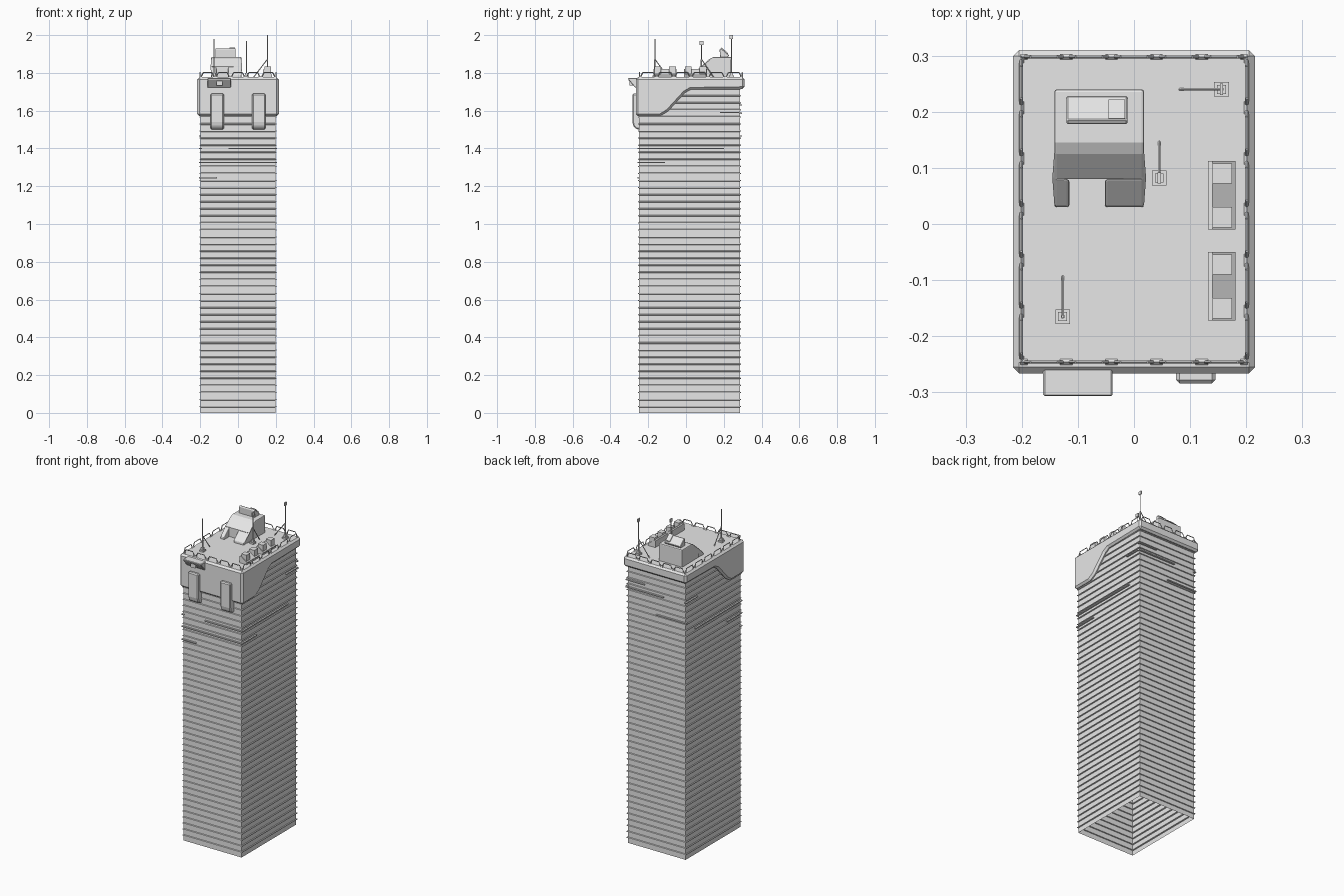
import bpy, bmesh, math
from mathutils import Vector

cube = bpy.data.objects.get("Cube")
if cube:
    bpy.data.objects.remove(cube, do_unlink=True)

grey = bpy.data.materials.new("light concrete grey")
grey.use_nodes = True
COLOUR = (0.8, 0.8, 0.8, 1)
grey.diffuse_color = COLOUR
grey.node_tree.nodes["Principled BSDF"].inputs["Base Color"].default_value = COLOUR


def finish(name, bm, bevel=0.0, segments=1):
    bmesh.ops.recalc_face_normals(bm, faces=bm.faces)
    mesh = bpy.data.meshes.new(name)
    bm.to_mesh(mesh)
    bm.free()
    mesh.materials.append(grey)
    obj = bpy.data.objects.new(name, mesh)
    bpy.context.collection.objects.link(obj)
    if bevel:
        mod = obj.modifiers.new("Bevel", 'BEVEL')
        mod.width = bevel
        mod.segments = segments
        mod.limit_method = 'ANGLE'
    return obj


def add_box(bm, x0, x1, y0, y1, z0, z1):
    verts = bmesh.ops.create_cube(bm, size=1)["verts"]
    for v in verts:
        v.co = ((x0 + x1) / 2 + v.co.x * (x1 - x0),
                (y0 + y1) / 2 + v.co.y * (y1 - y0),
                (z0 + z1) / 2 + v.co.z * (z1 - z0))


def box(name, *bounds, bevel=0.0):
    bm = bmesh.new()
    add_box(bm, *bounds)
    return finish(name, bm, bevel)


def add_prism(bm, points, a, b, axis='X'):
    """Extrude a (y, z) profile along x, or an (x, z) profile along y."""
    def at(t, p):
        return (t, p[0], p[1]) if axis == 'X' else (p[0], t, p[1])
    near = [bm.verts.new(at(a, p)) for p in points]
    far = [bm.verts.new(at(b, p)) for p in points]
    bm.faces.new(near)
    bm.faces.new(far)
    n = len(points)
    for i in range(n):
        j = (i + 1) % n
        bm.faces.new((near[i], near[j], far[j], far[i]))


def prism(name, points, a, b, axis='X', bevel=0.0, segments=1):
    bm = bmesh.new()
    add_prism(bm, points, a, b, axis)
    return finish(name, bm, bevel, segments)


def add_rod(bm, start, end, radius, sides=6):
    start, end = Vector(start), Vector(end)
    d = end - start
    verts = bmesh.ops.create_cone(bm, cap_ends=True, segments=sides, radius1=radius,
                                  radius2=radius, depth=d.length)["verts"]
    turn = d.to_track_quat('Z', 'Y')
    for v in verts:
        v.co = turn @ v.co + (start + end) / 2


# Tower shell: open underneath, with a thin ridge at every floor
X, Y0, Y1, TOP, STEP = 0.198, -0.248, 0.286, 1.755, 0.0374
levels = [(0, 0)]
for floor in range(1, 47):
    z = floor * STEP - 0.004
    levels += [(z - 0.004, 0), (z - 0.002, 0.005), (z + 0.002, 0.005), (z + 0.004, 0)]
levels.append((TOP, 0))
bm = bmesh.new()
previous = None
for z, out in levels:
    ring = [bm.verts.new((sx * (X + out), Y0 - out if sy < 0 else Y1 + out, z))
            for sx, sy in ((-1, -1), (1, -1), (1, 1), (-1, 1))]
    if previous:
        for i in range(4):
            j = (i + 1) % 4
            bm.faces.new((previous[i], previous[j], ring[j], ring[i]))
    previous = ring
bm.faces.new(previous)
finish("tower_shell", bm)

# Thin ledges of irregular length on the upper floors
bm = bmesh.new()
for z, a, b in ((1.40, -0.05, 0.207), (1.325, -0.207, 0.207), (1.245, -0.207, -0.11)):
    add_box(bm, a, b, -0.257, -0.24, z - 0.003, z + 0.003)
for z, a, b in ((1.40, -0.257, 0.2), (1.325, -0.257, -0.11), (1.59, 0.18, 0.294)):
    for side in (-1, 1):
        add_box(bm, side * 0.199 - 0.008, side * 0.199 + 0.008, a, b, z - 0.003, z + 0.003)
for z, a, b in ((1.585, -0.05, 0.207), (1.465, -0.207, 0.0), (1.63, 0.08, 0.207)):
    add_box(bm, a, b, 0.28, 0.296, z - 0.003, z + 0.003)
finish("facade_ledges", bm)

# Crown block, deep at the front and stepping up to a thin slab at the back
crown_profile = [(-0.266, 1.572), (-0.135, 1.572), (-0.095, 1.597), (-0.005, 1.695),
                 (0.025, 1.712), (0.31, 1.716), (0.31, 1.777), (-0.266, 1.777)]
prism("crown", crown_profile, -0.216, 0.216, bevel=0.011)

# Front pads hanging over the crown edge
pad_profile = [(-0.24, 1.5), (-0.262, 1.502), (-0.278, 1.515), (-0.284, 1.54),
               (-0.284, 1.69), (-0.24, 1.69)]
for name, side in (("left_front_pad", 1), ("right_front_pad", -1)):
    prism(name, pad_profile, side * 0.11 - 0.035, side * 0.11 + 0.035, bevel=0.006)

# Tilted lamp box on the front, with a small centre block
prism("front_lamp_box", [(-0.25, 1.772), (-0.308, 1.772), (-0.304, 1.762), (-0.27, 1.722), (-0.25, 1.722)],
      -0.162, -0.038, bevel=0.003)
box("front_lamp_block", -0.115, -0.082, -0.3, -0.26, 1.733, 1.757)

# Roof house: sloping front with a doorway notch between two cheeks
DECK = 1.77
bm = bmesh.new()
slope = [(0.03, DECK), (0.03, 1.79), (0.125, 1.874), (0.145, 1.884), (0.24, 1.884), (0.24, DECK)]
upper = [(0.08, DECK), (0.08, 1.834)] + slope[2:]
lower = [slope[0], slope[1], (0.08, 1.834), (0.08, DECK)]
add_prism(bm, upper, -0.142, 0.018)
add_prism(bm, lower, -0.142, -0.115)
add_prism(bm, lower, -0.052, 0.018)
bmesh.ops.remove_doubles(bm, verts=bm.verts, dist=0.0001)
finish("roof_house", bm, 0.005, 2)
prism("roof_house_hood", [(0.18, 1.88), (0.178, 1.925), (0.186, 1.93), (0.228, 1.893), (0.22, 1.88)],
      -0.12, -0.012, bevel=0.002)
prism("hood_plate", [(0.186, 1.925), (0.188, 1.935), (0.222, 1.905), (0.22, 1.895)], -0.045, -0.016)

# Two roof ventilators, each with a sloping bed and two raised boxes
for name, start in (("front_ventilator", -0.172), ("rear_ventilator", -0.01)):
    bm = bmesh.new()
    add_prism(bm, [(0.132, DECK), (0.132, 1.818), (0.14, 1.82), (0.181, 1.79), (0.181, DECK)],
              start, start + 0.122, 'Y')
    for y in (start + 0.004, start + 0.082):
        add_box(bm, 0.14, 0.175, y, y + 0.036, DECK, 1.833)
    finish(name, bm)

# Antennas: stepped foot, mast, slanting strut and optional square head
antennas = (("front_antenna", -0.127, -0.165, 1.98, (0, 0.072), False),
            ("middle_antenna", 0.045, 0.082, 1.968, (0, 0.065), True),
            ("rear_antenna", 0.156, 0.24, 2.0, (-0.075, 0), True))
for name, x, y, top, strut, head in antennas:
    bm = bmesh.new()
    add_box(bm, x - 0.013, x + 0.013, y - 0.013, y + 0.013, DECK, 1.787)
    add_box(bm, x - 0.008, x + 0.008, y - 0.008, y + 0.008, DECK, 1.8)
    add_rod(bm, (x, y, DECK), (x, y, 1.87), 0.004)
    add_rod(bm, (x, y, 1.87), (x, y, top - 0.001), 0.0025)
    add_rod(bm, (x, y, 1.873), (x + strut[0], y + strut[1], 1.775), 0.0025)
    if head:
        add_box(bm, x - 0.003, x + 0.003, y - 0.01, y + 0.01, top - 0.02, top)
    finish(name, bm)


# Guard rail: separate bracket frames with splayed legs around the deck
def add_frame(bm, start, end, inward):
    a, b = Vector(start), Vector(end)
    along = (b - a).normalized()
    a, b = a + along * 0.005, b - along * 0.005
    lift = Vector((0, 0, 0.024))
    p, q = a + along * 0.012 + lift, b - along * 0.012 + lift
    for u, v in ((a, p), (p, q), (q, b)):
        add_rod(bm, u, v, 0.003, 4)
    for foot in (a, b):
        add_rod(bm, foot - along * 0.006, foot + along * 0.006, 0.005, 4)


bm = bmesh.new()
RX, RY0, RY1 = 0.201, -0.246, 0.298
corners = [Vector(c) for c in ((-RX, RY0, 1.778), (RX, RY0, 1.778), (RX, RY1, 1.778), (-RX, RY1, 1.778))]
for i, count in enumerate((5, 6, 5, 6)):
    start, end = corners[i], corners[(i + 1) % 4]
    for k in range(count):
        add_frame(bm, start.lerp(end, k / count), start.lerp(end, (k + 1) / count), None)
finish("guard_rail", bm)
